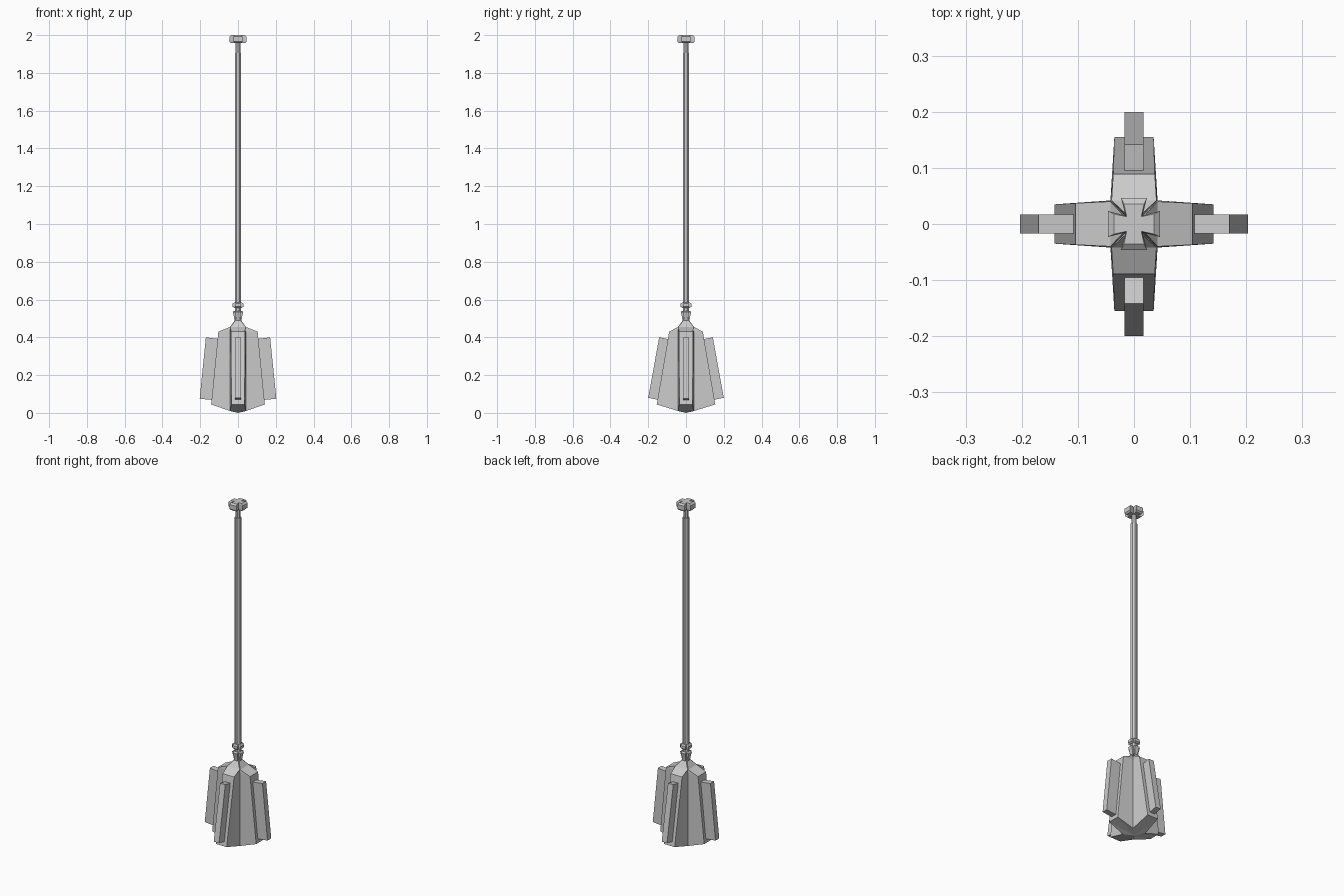
import bpy
import bmesh
from math import cos, sin, pi
from mathutils import Matrix, Vector

cube = bpy.data.objects.get("Cube")
if cube:
    bpy.data.objects.remove(cube, do_unlink=True)

steel = bpy.data.materials.new("grey_steel")
steel.use_nodes = True
GREY = (0.6, 0.6, 0.6, 1)
steel.diffuse_color = GREY
steel.node_tree.nodes["Principled BSDF"].inputs["Base Color"].default_value = GREY


def finish(name, bm):
    bmesh.ops.recalc_face_normals(bm, faces=bm.faces)
    mesh = bpy.data.meshes.new(name)
    bm.to_mesh(mesh)
    bm.free()
    mesh.materials.append(steel)
    obj = bpy.data.objects.new(name, mesh)
    bpy.context.collection.objects.link(obj)
    return obj


def cross_ring(corner, reach_x, reach_y, half, z_in, z_out):
    """Twelve points around a four-armed cross."""
    points = []
    for i in range(4):
        turn = Matrix.Rotation(i * pi / 2, 3, 'Z')
        reach = reach_y if i % 2 else reach_x
        for p in ((reach, -half, z_out), (reach, half, z_out), (corner, corner, z_in)):
            points.append(turn @ Vector(p))
    return points


def polygon_ring(radius, z, sides=8):
    return [Vector((radius * cos((i + 0.5) * 2 * pi / sides),
                    radius * sin((i + 0.5) * 2 * pi / sides), z)) for i in range(sides)]


def loft(name, rings, low_tip, high_tip):
    """Skin a stack of rings and close each end with a fan."""
    bm = bmesh.new()
    loops = [[bm.verts.new(p) for p in ring] for ring in rings]
    n = len(loops[0])
    for a, b in zip(loops, loops[1:]):
        for i in range(n):
            j = (i + 1) % n
            bm.faces.new((a[i], a[j], b[j], b[i]))
    for loop, z in ((loops[0], low_tip), (loops[-1], high_tip)):
        tip = bm.verts.new((0, 0, z))
        for i in range(n):
            bm.faces.new((loop[i], loop[(i + 1) % n], tip))
    return finish(name, bm)


# Four-armed head, tapering upward into the neck
loft("head", [
    cross_ring(0.042, 0.142, 0.155, 0.035, 0.01, 0.045),
    cross_ring(0.042, 0.104, 0.089, 0.037, 0.43, 0.43),
    cross_ring(0.032, 0.042, 0.042, 0.04, 0.448, 0.455),
    cross_ring(0.012, 0.017, 0.017, 0.013, 0.488, 0.49),
], 0, 0.49)


# Outer fin on each arm
def fin(name, angle, profile):
    bm = bmesh.new()
    sides = [[bm.verts.new((r, y, z)) for r, z in profile] for y in (-0.017, 0.017)]
    bm.faces.new(sides[0])
    bm.faces.new(sides[1])
    n = len(profile)
    for i in range(n):
        j = (i + 1) % n
        bm.faces.new((sides[0][i], sides[0][j], sides[1][j], sides[1][i]))
    bmesh.ops.rotate(bm, verts=bm.verts, matrix=Matrix.Rotation(angle, 3, 'Z'))
    finish(name, bm)


SIDE_FIN = [(0.09, 0.39), (0.17, 0.4), (0.203, 0.075), (0.12, 0.067)]
FRONT_FIN = [(0.08, 0.388), (0.142, 0.4), (0.2, 0.08), (0.13, 0.066)]
for i, name in enumerate(("left_fin", "back_fin", "right_fin", "front_fin")):
    fin(name, i * pi / 2, FRONT_FIN if i % 2 else SIDE_FIN)


# Cross-shaped collars between head and shaft
def collar(name, levels):
    rings = [cross_ring(r * 0.5, r, r, r * 0.55, z, z) for r, z in levels]
    loft(name, rings, levels[0][1], levels[-1][1])


collar("lower_collar", [(0.018, 0.485), (0.022, 0.51), (0.028, 0.535), (0.02, 0.54)])
collar("upper_collar", [(0.02, 0.555), (0.028, 0.562), (0.028, 0.578), (0.02, 0.585)])

# Long eight-sided shaft and its thin top
loft("shaft", [polygon_ring(0.0185, 0.49), polygon_ring(0.0185, 1.905)], 0.49, 1.905)
loft("shaft_top", [polygon_ring(0.0135, 1.9), polygon_ring(0.0135, 1.965)], 1.9, 1.965)

# Flared cross pommel
loft("pommel", [
    cross_ring(0.013, 0.038, 0.038, 0.018, 1.957, 1.957),
    cross_ring(0.015, 0.046, 0.046, 0.023, 1.965, 1.965),
    cross_ring(0.015, 0.046, 0.046, 0.023, 1.992, 1.992),
    cross_ring(0.013, 0.036, 0.036, 0.018, 2.0, 2.0),
], 1.957, 2.0)
